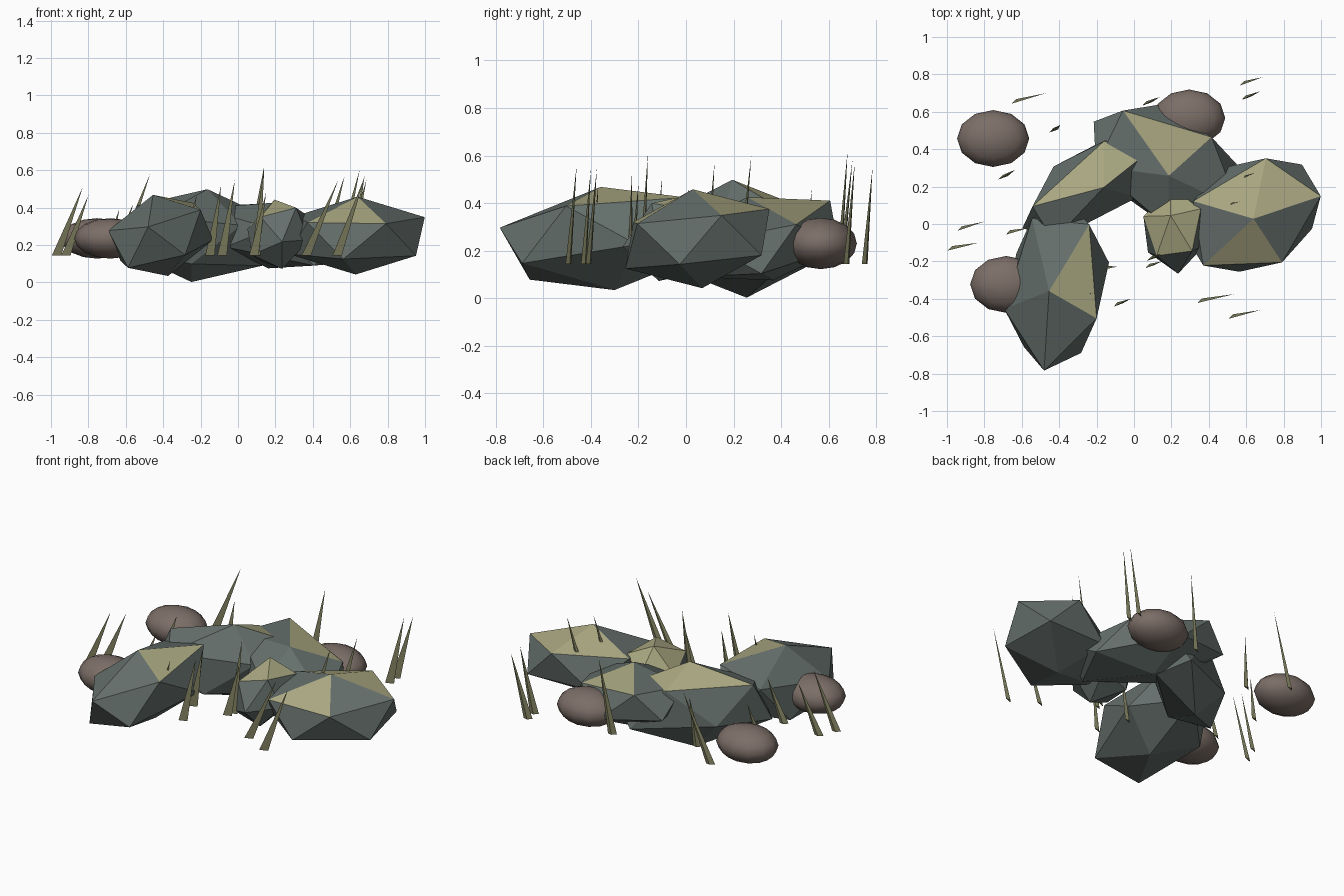
import bpy, bmesh, math
from mathutils import Matrix, Vector

if "Cube" in bpy.data.objects:
    bpy.data.objects.remove(bpy.data.objects["Cube"])


def material(name, rgb):
    m = bpy.data.materials.new(name)
    m.diffuse_color = (*rgb, 1)
    m.use_nodes = True
    m.node_tree.nodes["Principled BSDF"].inputs["Base Color"].default_value = m.diffuse_color
    return m


STONE = material("stone", (0.13, 0.16, 0.15))
MOSS = material("moss", (0.40, 0.39, 0.22))
PEBBLE = material("pebble_brown", (0.20, 0.155, 0.135))
GRASS = material("dry_grass", (0.22, 0.22, 0.12))


def add_object(name, bm, mats):
    bmesh.ops.recalc_face_normals(bm, faces=bm.faces)
    mesh = bpy.data.meshes.new(name)
    bm.to_mesh(mesh)
    bm.free()
    for m in mats:
        mesh.materials.append(m)
    ob = bpy.data.objects.new(name, mesh)
    bpy.context.collection.objects.link(ob)
    return ob


def rock(name, centre, ax, ay, az, mossy):
    """Icosahedron stretched along three axes; mossy = top facets by fifth of a turn."""
    bm = bmesh.new()
    bmesh.ops.create_icosphere(bm, subdivisions=1, radius=1)
    for f in bm.faces:
        c = f.calc_center_median()
        if max(v.co.z for v in f.verts) > 0.9:
            fifth = int((math.atan2(c.y, c.x) % math.tau) / (math.tau / 5))
            f.material_index = int(fifth in mossy)
    m = Matrix((ax, ay, az)).transposed().to_4x4()
    bm.transform(Matrix.Translation(centre) @ m)
    add_object(name, bm, (STONE, MOSS))


# Faceted boulders
rock("front_left_boulder", (-.414, -.33, .251),
     (.215, .381, .085), (-.203, .314, -.019), (-.04, -.029, .217), {4})
rock("right_boulder", (.634, .048, .25),
     (.405, .123, .006), (-.051, .327, .036), (.005, -.02, .208), {0, 1, 3})
rock("back_boulder", (.174, .313, .25),
     (.263, .197, -.02), (-.366, .31, .103), (.012, -.055, .175), {0})
rock("left_boulder", (-.206, .225, .25),
     (.027, .256, .045), (-.427, -.221, .044), (.043, -.03, .248), {0, 4})
rock("small_front_boulder", (.216, -.035, .257),
     (.168, .09, .03), (-.067, .2, -.06), (-.02, .08, .185), {0, 1, 2, 3, 4})

# Smooth rounded pebbles
for i, (x, y, z) in enumerate([(-.753, .457, .235), (-.683, -.323, .235), (.295, .567, .23)]):
    bm = bmesh.new()
    bmesh.ops.create_uvsphere(bm, u_segments=12, v_segments=8, radius=1)
    bm.transform(Matrix.Translation((x, y, z)) @ Matrix.Diagonal((.193, .152, .108, 1)))
    for f in bm.faces:
        f.smooth = True
    add_object(f"pebble_{i + 1}", bm, (PEBBLE,))

# Leaning grass blades: base x, base y, tip x, tip y, tip z
BLADES = [
    (-.63, .655, -.47, .70, .58), (.07, .645, .14, .68, .62), (.59, .752, .687, .785, .55),
    (.60, .675, .676, .71, .57), (-.43, .50, -.395, .53, .46), (-.70, .25, -.635, .29, .39),
    (-.92, -.025, -.80, .013, .465), (-.97, -.13, -.83, -.10, .51), (-.66, -.045, -.56, -.02, .42),
    (-.085, -.43, -.017, -.40, .545), (.085, -.225, .15, -.20, .48), (.095, -.185, .14, -.16, .61),
    (.365, -.41, .535, -.375, .545), (.53, -.495, .676, -.46, .56), (-.15, -.235, -.09, -.228, .52),
    (.54, .23, .65, .275, .60), (.45, .09, .57, .12, .57), (-.29, -.39, -.22, -.37, .47),
]
for i, (bx, by, tx, ty, tz) in enumerate(BLADES):
    bm = bmesh.new()
    base = [bm.verts.new((bx + dx, by + dy, .144))
            for dx, dy in ((-.025, -.012), (.025, .006), (-.002, .012))]
    tip = bm.verts.new((tx, ty, tz))
    bm.faces.new(base)
    for k in range(3):
        bm.faces.new((base[k], base[(k + 1) % 3], tip))
    add_object(f"grass_blade_{i + 1}", bm, (GRASS,))
